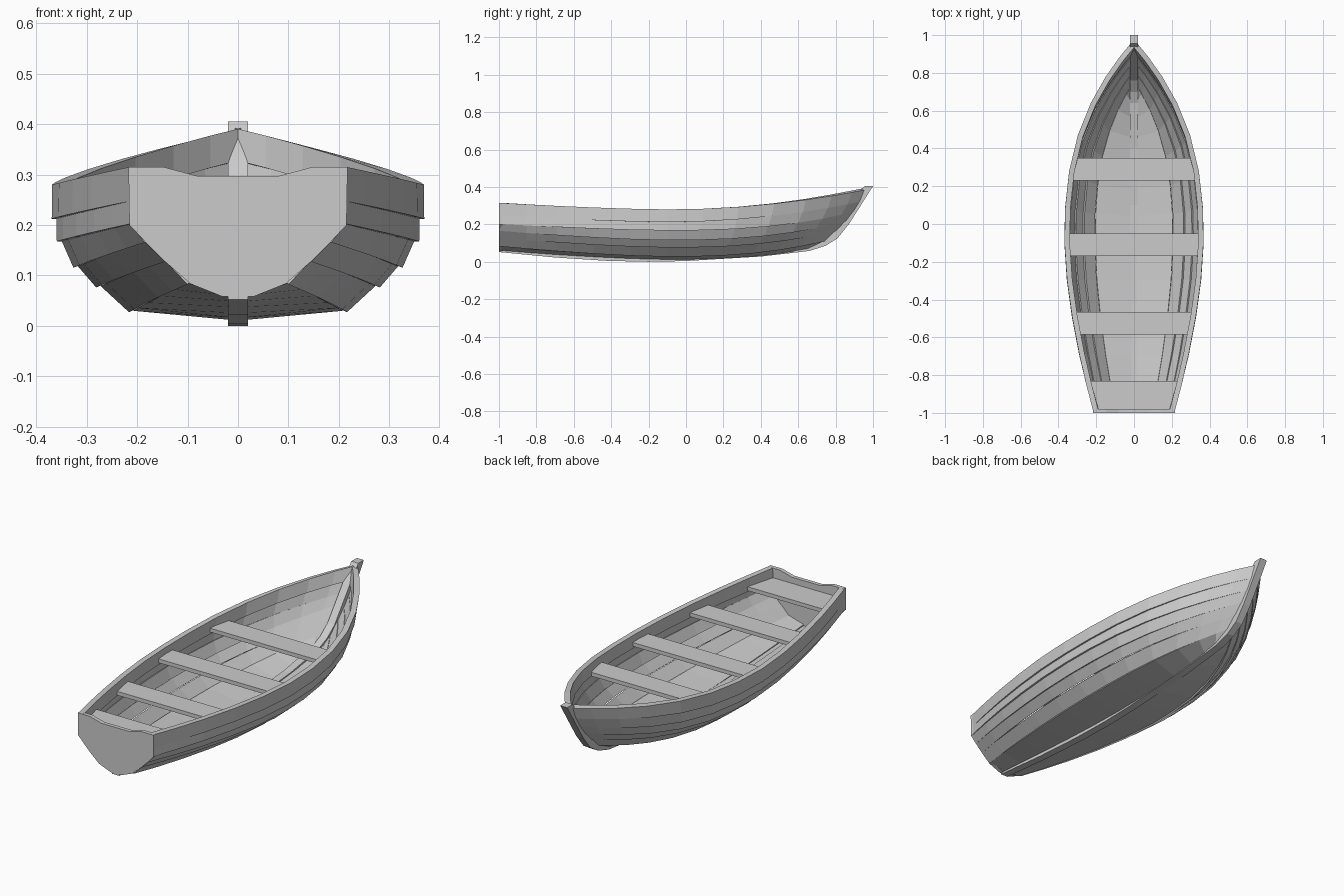
import bpy, bmesh

if "Cube" in bpy.data.objects:
    bpy.data.objects.remove(bpy.data.objects["Cube"])

# Plank lines: (stern x, z), (midship x, z), (bow end y, z)
LINES = [
    ((0.015, 0.060), (0.015, 0.012), (0.70, 0.075)),
    ((0.100, 0.085), (0.207, 0.030), (0.75, 0.115)),
    ((0.145, 0.130), (0.272, 0.079), (0.81, 0.170)),
    ((0.185, 0.168), (0.317, 0.118), (0.86, 0.220)),
    ((0.213, 0.205), (0.350, 0.170), (0.90, 0.270)),
    ((0.213, 0.250), (0.360, 0.215), (0.935, 0.325)),
    ((0.215, 0.315), (0.368, 0.280), (0.96, 0.385)),
]
MID, STERN = -0.1, -0.995
AFT = [1, 0.84, 0.66, 0.44, 0.22]
FORE = [0, 0.18, 0.36, 0.54, 0.70, 0.83, 0.93, 1]


def line_point(j, s):
    """Point on plank line j; s runs -1 (stern) .. 0 (midship) .. 1 (bow)."""
    (xs, zs), (xm, zm), (ye, ze) = LINES[j]
    if s < 0:
        w = -s
        k = w ** 1.6
        return (xm + (xs - xm) * k, MID + (STERN - MID) * w, zm + (zs - zm) * w ** 1.5)
    p = 2.0 if j > 4 else 2.5
    return (xm + (0.014 - xm) * s ** 2.6, MID + (ye - MID) * s, zm + (ze - zm) * s ** p)


def inner_x(y):
    """Half width inside the planking at seat height."""
    s = (y - MID) / (LINES[5][2][0] - MID) if y > MID else (y - MID) / (MID - STERN)
    return line_point(5, s)[0] - 0.014


def make_object(name, verts, faces, fix=True):
    mesh = bpy.data.meshes.new(name)
    mesh.from_pydata(verts, [], faces)
    if fix:
        bm = bmesh.new()
        bm.from_mesh(mesh)
        bmesh.ops.recalc_face_normals(bm, faces=bm.faces)
        bm.to_mesh(mesh)
        bm.free()
    ob = bpy.data.objects.new(name, mesh)
    bpy.context.collection.objects.link(ob)
    return ob


def prism(name, outline, offset):
    """Closed solid from a planar outline swept by a vector."""
    n = len(outline)
    far = [tuple(a + b for a, b in zip(p, offset)) for p in outline]
    faces = [tuple(range(n)), tuple(range(n, 2 * n))[::-1]]
    faces += [(i, (i + 1) % n, n + (i + 1) % n, n + i) for i in range(n)]
    return make_object(name, outline + far, faces)


# Overlapping hull planks, mirrored and thickened inward
stations = [-w for w in AFT] + FORE
for j in range(6):
    verts, faces = [], []
    lap = 0 if j == 0 else 0.009
    for s in stations:
        x, y, z = line_point(j, s)
        verts += [(x + lap * (1 - abs(s) ** 3), y, z - lap * 0.3), line_point(j + 1, s)]
    for i in range(len(stations) - 1):
        a = 2 * i
        faces.append((a, a + 2, a + 3, a + 1))
    plank = make_object("gunwale_plank" if j == 5 else f"hull_plank_{j + 1}", verts, faces, fix=False)
    mirror = plank.modifiers.new("mirror", 'MIRROR')
    mirror.use_mirror_merge = False
    solid = plank.modifiers.new("thickness", 'SOLIDIFY')
    solid.thickness = 0.028 if j == 5 else 0.012
    solid.offset = -1

# Keel and curved stem: outer and inner edge in side view
outer = [(-1, 0.052), (-0.7, 0.023), (-0.42, 0.005), (-0.2, 0), (0, 0.004), (0.4, 0.028),
         (0.66, 0.058), (0.745, 0.085), (0.81, 0.125), (0.87, 0.2), (0.94, 0.31), (1, 0.405)]
inner = [(-1, 0.064), (-0.7, 0.045), (-0.42, 0.029), (-0.2, 0.026), (0.1, 0.028), (0.4, 0.05),
         (0.64, 0.09), (0.70, 0.115), (0.76, 0.16), (0.83, 0.25), (0.90, 0.34), (0.955, 0.405)]
verts, faces = [], []
for (yo, zo), (yi, zi) in zip(outer, inner):
    verts += [(-0.02, yo, zo), (0.02, yo, zo), (0.02, yi, zi), (-0.02, yi, zi)]
for i in range(len(outer) - 1):
    a = 4 * i
    faces += [(a + k, a + (k + 1) % 4, a + 4 + (k + 1) % 4, a + 4 + k) for k in range(4)]
faces += [(0, 1, 2, 3), tuple(len(verts) - 4 + k for k in range(4))]
make_object("keel_and_stem", verts, faces)

# Transom with a dip in its top edge
half = [(0.03, 0.058), (0.095, 0.084), (0.145, 0.128), (0.185, 0.168), (0.215, 0.2),
        (0.217, 0.315), (0.148, 0.315), (0.08, 0.297)]
outline = [(x, -1, z) for x, z in half] + [(-x, -1, z) for x, z in reversed(half)]
prism("transom", outline, (0, 0.02, 0))

# Seats, cut to the hull width at each edge
for name, y0, y1, z in [("bow_seat", 0.23, 0.35, 0.235), ("middle_seat", -0.17, -0.05, 0.225),
                        ("rear_seat", -0.585, -0.465, 0.23), ("stern_seat", -0.985, -0.83, 0.245)]:
    a, b = inner_x(y0), inner_x(y1)
    prism(name, [(-a, y0, z), (a, y0, z), (b, y1, z), (-b, y1, z)], (0, 0, 0.02))
